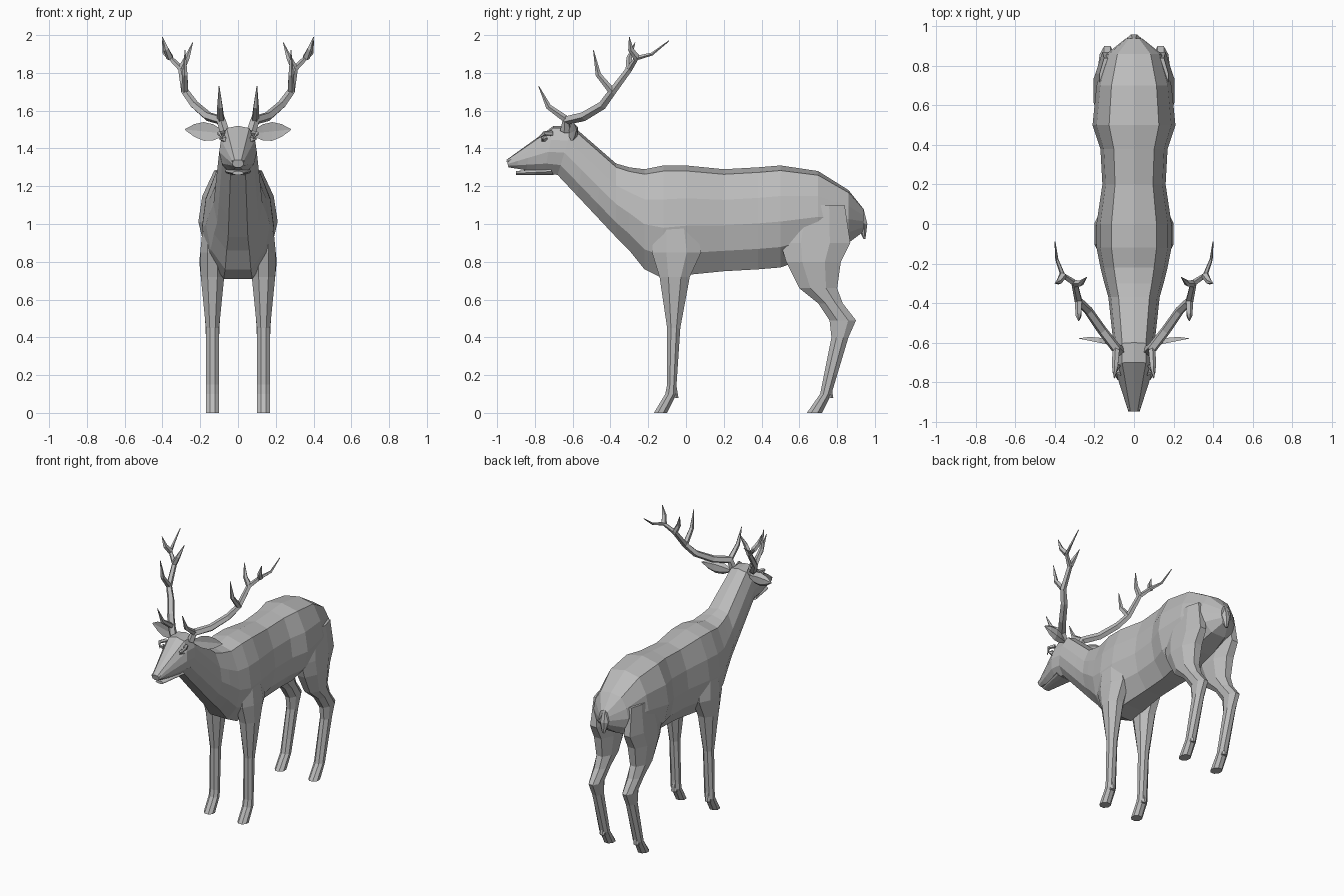
import bpy, bmesh, math
from mathutils import Vector

cube = bpy.data.objects.get("Cube")
if cube:
    bpy.data.objects.remove(cube, do_unlink=True)

GREY = (.5, .5, .5, 1)
coat = bpy.data.materials.new("plain_grey")
coat.use_nodes = True
coat.diffuse_color = GREY
coat.node_tree.nodes["Principled BSDF"].inputs["Base Color"].default_value = GREY


def loft(name, rings, mirror=False):
    """Skin a list of equal-length point rings and cap both ends."""
    bm = bmesh.new()
    rows = [[bm.verts.new(point) for point in ring] for ring in rings]
    for lower, upper in zip(rows, rows[1:]):
        for i in range(len(lower)):
            bm.faces.new((lower[i - 1], lower[i], upper[i], upper[i - 1]))
    bm.faces.new(rows[0])
    bm.faces.new(rows[-1])
    bmesh.ops.recalc_face_normals(bm, faces=bm.faces)
    mesh = bpy.data.meshes.new(name)
    bm.to_mesh(mesh)
    bm.free()
    mesh.materials.append(coat)
    part = bpy.data.objects.new(name, mesh)
    bpy.context.collection.objects.link(part)
    if mirror:
        part.modifiers.new("mirror", 'MIRROR').use_mirror_merge = False


def blend(start, end, steps):
    """Evenly spaced in-between rows, both ends included."""
    return [[a + (b - a) * i / steps for a, b in zip(start, end)] for i in range(steps + 1)]


# half outline of a trunk section: fraction of depth, fraction of half width
FLANK = [(.05, .6), (.3, .9), (.55, 1), (.8, .85), (1, .4)]


def section(top_y, top_z, low_y, low_z, width):
    """Trunk section between a spine point and an underside point."""
    top, low = Vector((0, top_y, top_z)), Vector((0, low_y, low_z))
    left = [top.lerp(low, depth) + Vector((width * side, 0, 0)) for depth, side in FLANK]
    right = [Vector((-p.x, p.y, p.z)) for p in reversed(left)]
    return [top] + left + right


def limb_ring(z, front, back, x, half_width):
    """Level octagon with flat front, back and sides."""
    middle, half_depth = (front + back) / 2, (back - front) / 2
    grow = 1 / math.cos(math.pi / 8)
    angles = [math.pi * (k + .5) / 4 for k in range(8)]
    return [(x + half_width * grow * math.cos(a), middle + half_depth * grow * math.sin(a), z)
            for a in angles]


def tapered_tube(name, points, radius):
    """Five-sided horn narrowing toward its last point, on both sides."""
    points = [Vector(p) for p in points]
    last = len(points) - 1
    rings = []
    for i, point in enumerate(points):
        along = (points[min(i + 1, last)] - points[max(i - 1, 0)]).normalized()
        across = along.cross(Vector((.9, -.4, .1))).normalized()
        other = along.cross(across)
        size = radius * (1 - .9 * (i / last) ** 2)
        rings.append([point + size * (across * math.cos(a) + other * math.sin(a))
                      for a in (math.tau * k / 5 for k in range(5))])
    loft(name, rings, mirror=True)


# torso from rump to chest: y, spine height, belly height, half width
torso = [
    (.94, 1.08, .96, .04), (.86, 1.18, .9, .14), (.7, 1.28, .84, .19),
    (.5, 1.31, .77, .21), (.38, 1.3, .76, .17), (.2, 1.29, .75, .16),
    (0, 1.31, .73, .19), (-.12, 1.31, .71, .19), (-.22, 1.29, .76, .17),
    (-.3, 1.3, .86, .15),
]
# neck and face run straight between a few sections
nape = (-.37, 1.32, -.37, .93, .13)
poll = (-.6, 1.52, -.68, 1.26, .1)
crown = (-.7, 1.52, -.75, 1.27, .1)
nose = (-.95, 1.34, -.94, 1.3, .03)
rows = [(y, top, y, low, width) for y, top, low, width in torso]
rows += blend(nape, poll, 3) + blend(crown, nose, 4)
loft("body_and_head", [section(*row) for row in rows])

# lower jaw leaves a narrow mouth gap
jaw = blend((-.72, 1.3, -.7, 1.26, .07), (-.9, 1.28, -.9, 1.26, .03), 2)
loft("lower_jaw", [section(*row) for row in jaw])

# legs: height, front edge, back edge
legs = {
    "front": [(1.05, -.16, .04), (.85, -.18, .08), (.72, -.14, .02), (.45, -.1, -.03),
              (.15, -.1, -.05), (.1, -.11, -.05), (0, -.17, -.1)],
    "hind": [(1.1, .56, .84), (.9, .5, .87), (.8, .53, .82), (.66, .6, .8), (.58, .7, .83),
             (.49, .76, .9), (.4, .77, .86), (.2, .73, .8), (.1, .71, .77), (0, .64, .72)],
}
LEG_X = .135
for name, rows in legs.items():
    # widest at the belly, slim from the knee down
    loft(name + "_legs",
         [limb_ring(z, front, back, LEG_X, max(.035, .07 - .1 * abs(z - .8)))
          for z, front, back in rows], mirror=True)
    # dewclaws behind the pasterns
    heel = rows[-2][2]
    loft(name + "_dewclaws",
         [limb_ring(.14, heel - .03, heel, LEG_X, .02),
          limb_ring(.08, heel - .03, heel + .01, LEG_X, .02)], mirror=True)

# tail
loft("tail", [limb_ring(1.08, .88, .94, 0, .02), limb_ring(1, .9, .96, 0, .035),
              limb_ring(.92, .94, .95, 0, .01)])

# leaf-shaped ears, hollow at the front
ear = []
for x, y, z, swell in blend((.08, -.62, 1.48, .1), (.28, -.58, 1.5, .98), 4):
    height = .05 * math.sin(math.pi * swell)
    arc = [math.pi * k / 3 for k in range(4)]
    rim = [(math.sin(a), math.cos(a)) for a in arc] + [(.2, 0)]
    ear.append([(x, y + .6 * height * back, z + height * up) for back, up in rim])
loft("ears", ear, mirror=True)

# eyes, brows and nostrils
tapered_tube("eyes", [(.07, -.75, 1.45), (.1, -.76, 1.45)], .02)
tapered_tube("brows", [(.08, -.71, 1.48), (.1, -.75, 1.48), (.08, -.79, 1.45)], .015)
tapered_tube("nostrils", [(.02, -.91, 1.34), (.03, -.95, 1.33)], .015)

# antlers: main beam, then tines that branch from its joints
beam = [(.07, -.64, 1.49), (.09, -.63, 1.55), (.16, -.54, 1.57), (.23, -.44, 1.63),
        (.28, -.39, 1.7), (.3, -.3, 1.82), (.36, -.26, 1.88), (.39, -.18, 1.9),
        (.4, -.09, 1.97)]
tapered_tube("antler_beams", beam, .027)
tines = [("brow", 1, (.1, -.78, 1.73)), ("middle", 4, (.28, -.49, 1.92)),
         ("upper", 5, (.24, -.27, 1.96)), ("crown", 6, (.4, -.3, 1.99))]
for name, joint, tip in tines:
    root, tip = Vector(beam[joint]), Vector(tip)
    # each tine bows forward in proportion to its length
    bow = Vector((0, -.1, -.08)) * (tip - root).length
    middle = root.lerp(tip, .5) + bow
    tapered_tube(name + "_tines", [root, middle, tip], .02)
